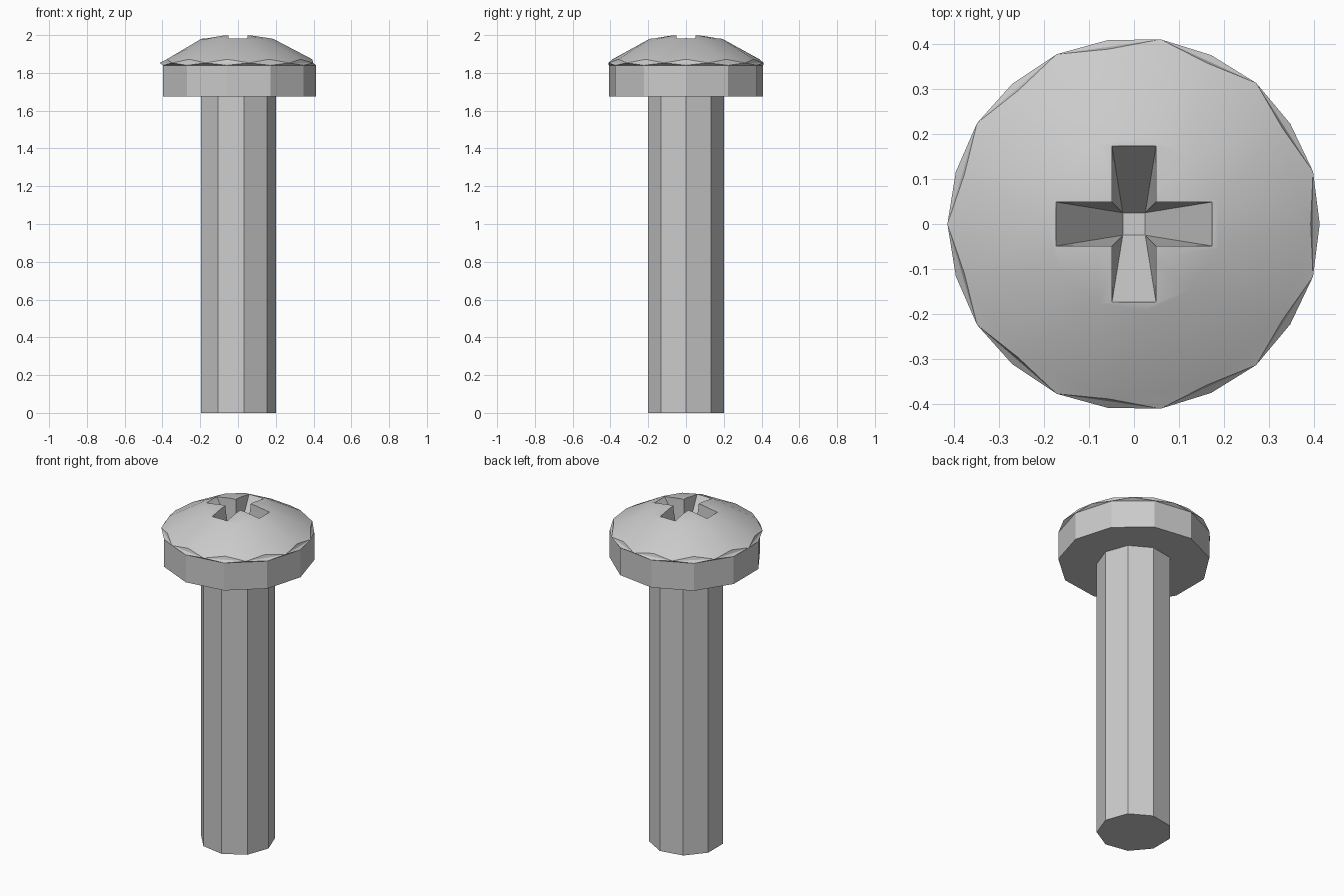
import bpy, bmesh
from math import sin, cos, pi

cube = bpy.data.objects.get("Cube")
if cube:
    bpy.data.objects.remove(cube, do_unlink=True)

steel = bpy.data.materials.new("grey_steel")
steel.use_nodes = True
GREY = (0.6, 0.6, 0.6, 1)
steel.diffuse_color = GREY
steel.node_tree.nodes["Principled BSDF"].inputs["Base Color"].default_value = GREY


def finish(bm, name):
    bmesh.ops.recalc_face_normals(bm, faces=bm.faces)
    mesh = bpy.data.meshes.new(name)
    bm.to_mesh(mesh)
    bm.free()
    mesh.materials.append(steel)
    obj = bpy.data.objects.new(name, mesh)
    bpy.context.collection.objects.link(obj)
    return obj


def ring(bm, sides, radius, z, turn=0.0, x=0.0):
    """Regular ring of vertices, turned by a fraction of one side."""
    step = 2 * pi / sides
    return [bm.verts.new((x + radius * cos((i + turn) * step),
                          radius * sin((i + turn) * step), z)) for i in range(sides)]


def bridge(bm, low, high):
    """Quads between two rings in phase."""
    for i in range(len(low)):
        j = (i + 1) % len(low)
        bm.faces.new((low[i], low[j], high[j], high[i]))


def zigzag(bm, low, high):
    """Triangles between two rings, the second half a side ahead."""
    n = len(low)
    for i in range(n):
        j = (i + 1) % n
        bm.faces.new((low[i], low[j], high[i]))
        bm.faces.new((low[j], high[j], high[i]))


# Shank: nine-sided rod
bm = bmesh.new()
bottom, top = ring(bm, 9, 0.204, 0, x=-0.003), ring(bm, 9, 0.204, 1.69, x=-0.003)
bridge(bm, bottom, top)
bm.faces.new(bottom)
bm.faces.new(top)
finish(bm, "shank")

# Head: eleven-sided band, faceted rim and shallow dome
N = 11
bm = bmesh.new()
under = ring(bm, N, 0.413, 1.676)
band = ring(bm, N, 0.413, 1.84)
rim = ring(bm, N, 0.415, 1.853, 0.5)
fold = ring(bm, N, 0.393, 1.872, 1)
dome = ring(bm, N, 0.195, 1.98, 1.5)
crown = ring(bm, N, 0.095, 1.997, 1.5)
bm.faces.new(under)
bridge(bm, under, band)
zigzag(bm, band, rim)
zigzag(bm, rim, fold)
zigzag(bm, fold, dome)
bridge(bm, dome, crown)
apex = bm.verts.new((0, 0, 2.002))
for i in range(N):
    bm.faces.new((crown[i], crown[(i + 1) % N], apex))
head = finish(bm, "head")

# Cutter for the cross recess: straight at the top, tapering to a small square
W, L, B = 0.049, 0.174, 0.025
bm = bmesh.new()
outline = []
for c, s in ((1, 0), (0, 1), (-1, 0), (0, -1)):
    for x, y in ((L, -W), (L, W), (W, W)):
        outline.append((x * c - y * s, x * s + y * c))
upper = [bm.verts.new((x, y, 2.1)) for x, y in outline]
lower = [bm.verts.new((x, y, 1.98)) for x, y in outline]
floor = [bm.verts.new((x, y, 1.76)) for x, y in ((B, B), (-B, B), (-B, -B), (B, -B))]
bm.faces.new(upper)
bm.faces.new(floor)
bridge(bm, lower, upper)
for k in range(4):
    before, after = floor[k - 1], floor[k]
    a, b, c = lower[3 * k:3 * k + 3]
    bm.faces.new((lower[3 * k - 1], a, before))
    bm.faces.new((a, b, after, before))
    bm.faces.new((b, c, after))
cutter = finish(bm, "recess_cutter")
cutter.hide_render = True
cutter.hide_set(True)

# Cut the recess, then smooth the dome and keep the facets crisp
cut = head.modifiers.new("recess", "BOOLEAN")
cut.operation = "DIFFERENCE"
cut.solver = "EXACT"
cut.object = cutter
bpy.ops.object.select_all(action="DESELECT")
head.select_set(True)
bpy.context.view_layer.objects.active = head
bpy.ops.object.modifier_apply(modifier=cut.name)
bpy.data.objects.remove(cutter, do_unlink=True)
bpy.ops.object.shade_smooth_by_angle(angle=pi / 6)
